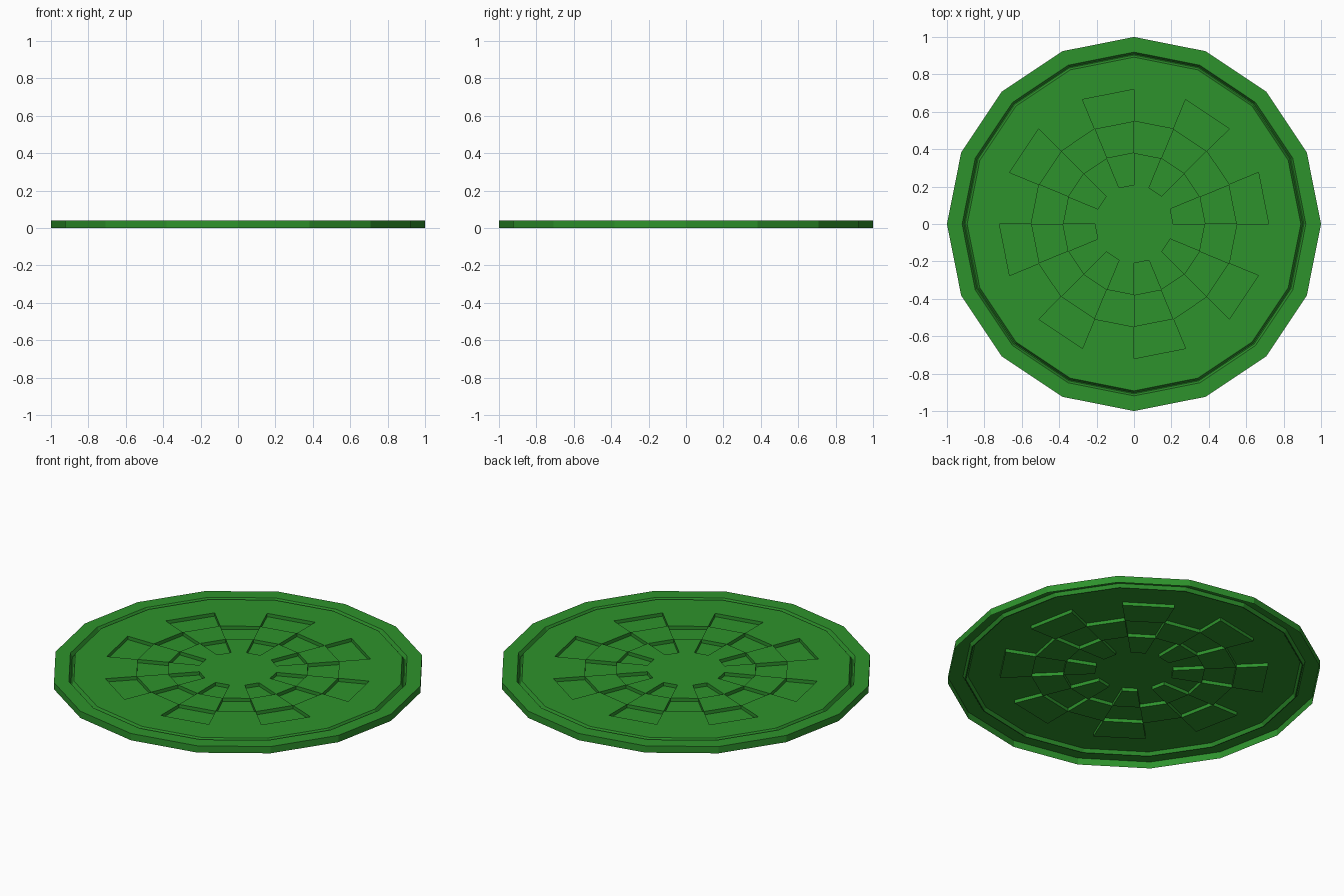
import bpy, bmesh
from math import cos, sin, tau

if "Cube" in bpy.data.objects:
    bpy.data.objects.remove(bpy.data.objects["Cube"])

SIDES = 16
TOP = 0.04          # height of the top face
DEPTH = 0.02        # pocket and groove depth

bm = bmesh.new()


def ring(radius, z):
    return [bm.verts.new((radius * cos(tau * i / SIDES), radius * sin(tau * i / SIDES), z))
            for i in range(SIDES)]


def bridge(outer, inner):
    faces = []
    for i in range(SIDES):
        j = (i + 1) % SIDES
        faces.append(bm.faces.new((outer[i], outer[j], inner[j], inner[i])))
    return faces


# Open-bottomed shell profile: side wall, rim, narrow groove, then the pocket bands
profile = [(1.0, 0.0), (1.0, TOP), (0.919, TOP), (0.908, TOP - DEPTH), (0.903, TOP - DEPTH),
           (0.892, TOP), (0.72, TOP), (0.55, TOP), (0.38, TOP), (0.21, TOP)]
rings = [ring(r, z) for r, z in profile]
bands = [bridge(a, b) for a, b in zip(rings, rings[1:])]
bm.faces.new(rings[-1])

# Checkerboard of sunken pockets in the three inner bands
pockets = [band[k] for n, band in enumerate(bands[6:9]) for k in range(n % 2, SIDES, 2)]
bmesh.ops.inset_individual(bm, faces=pockets, thickness=0.011, depth=0.0)
for face in pockets:
    floor = bmesh.ops.extrude_discrete_faces(bm, faces=[face])["faces"][0]
    bmesh.ops.translate(bm, verts=floor.verts[:], vec=(0, 0, -DEPTH))

mesh = bpy.data.meshes.new("round_cover")
bm.to_mesh(mesh)
bm.free()
cover = bpy.data.objects.new("round_cover", mesh)
bpy.context.collection.objects.link(cover)

# Green finish
green = bpy.data.materials.new("green")
green.diffuse_color = (0.027, 0.29, 0.025, 1)
green.use_nodes = True
green.node_tree.nodes["Principled BSDF"].inputs["Base Color"].default_value = green.diffuse_color
mesh.materials.append(green)
